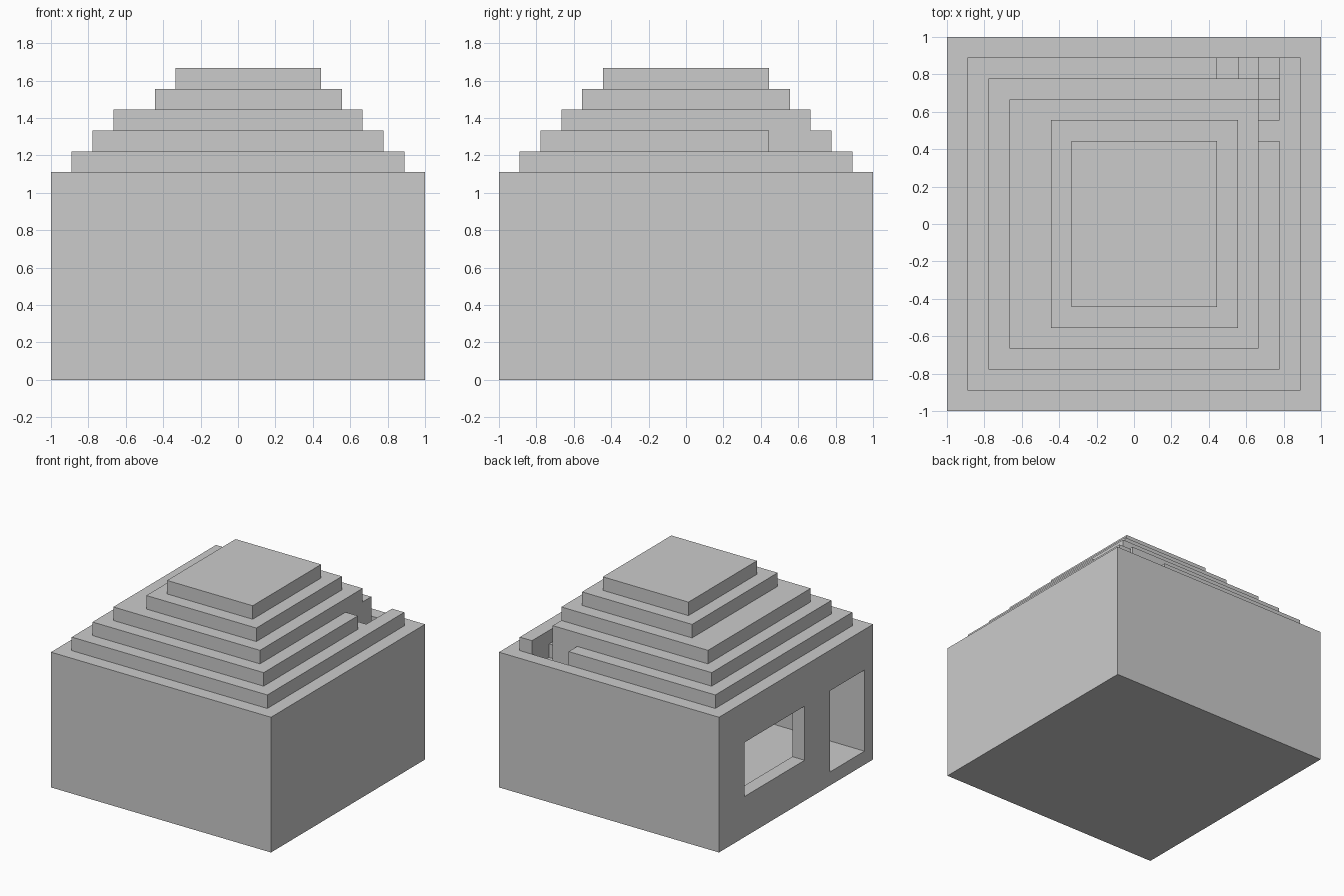
import bpy, bmesh
from itertools import product
from mathutils import Vector

if "Cube" in bpy.data.objects:
    bpy.data.objects.remove(bpy.data.objects["Cube"])

U = 1 / 9          # edge length of one building block
owner = {}         # block -> part name


def cells(x0, x1, y0, y1, z0, z1):
    return product(range(x0, x1), range(y0, y1), range(z0, z1))


def fill(part, *box):
    for c in cells(*box):
        owner[c] = part


def carve(*box):
    for c in cells(*box):
        owner.pop(c, None)


def build(part):
    """Make the outer skin of one part, leaving out faces between touching blocks."""
    bm = bmesh.new()
    for c, name in owner.items():
        if name != part:
            continue
        for axis, side in product(range(3), (0, 1)):
            near = list(c)
            near[axis] += 1 if side else -1
            if tuple(near) in owner:
                continue
            quad = []
            for a, b in ((0, 0), (1, 0), (1, 1), (0, 1)):
                p = Vector(c)
                p[axis] += side
                p[(axis + 1) % 3] += a
                p[(axis + 2) % 3] += b
                quad.append(bm.verts.new(p * U))
            bm.faces.new(quad if side else quad[::-1])
    bmesh.ops.remove_doubles(bm, verts=bm.verts[:], dist=1e-4)
    bmesh.ops.dissolve_limit(bm, angle_limit=0.01, verts=bm.verts[:], edges=bm.edges[:])
    mesh = bpy.data.meshes.new(part)
    bm.to_mesh(mesh)
    bm.free()
    bpy.context.collection.objects.link(bpy.data.objects.new(part, mesh))


# Walls, floor and ceiling around one hollow room
fill("walls", -9, 9, -9, 9, 0, 10)
carve(-8, 8, -8, 8, 1, 9)

# Door and window in the left wall
carve(-9, -8, -8, -4, 1, 7)
carve(-9, -8, -1, 6, 3, 7)

# Stepped roof
for i, (x0, x1, y) in enumerate([(-8, 8, 8), (-7, 7, 7), (-6, 6, 6), (-4, 5, 5), (-3, 4, 4)]):
    fill("roof", x0, x1, -y, y, 10 + i, 11 + i)

# Stairwell opening in the back right corner
carve(6, 7, 4, 7, 11, 12)
carve(6, 7, 5, 8, 10, 11)
carve(6, 7, 6, 8, 9, 10)
carve(4, 7, 7, 8, 9, 11)

# Stairs down along the back wall
fill("stairs", 6, 7, 6, 7, 8, 9)
for i in range(7):
    fill("stairs", 6 - i, 7 - i, 7, 8, 7 - i, 8 - i)

for part in ("walls", "roof", "stairs"):
    build(part)
